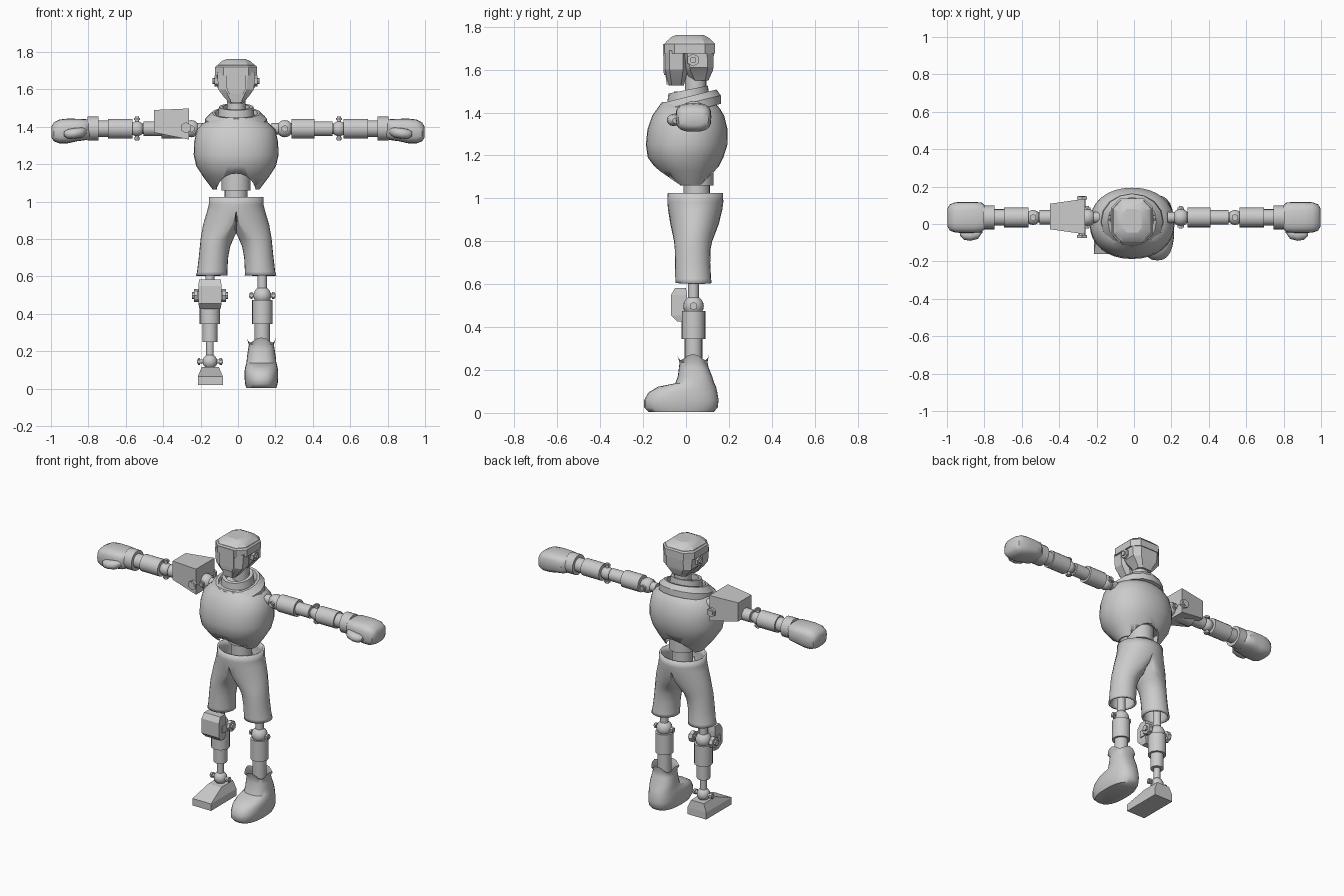
import bpy, bmesh, math
from mathutils import Vector

grey = bpy.data.materials.new("plain grey")
grey.diffuse_color = (0.6, 0.6, 0.6, 1)


def finish(name, bm, angle=40):
    bmesh.ops.recalc_face_normals(bm, faces=bm.faces)
    me = bpy.data.meshes.new(name)
    bm.to_mesh(me)
    bm.free()
    me.materials.append(grey)
    ob = bpy.data.objects.new(name, me)
    bpy.context.collection.objects.link(ob)
    bpy.ops.object.select_all(action='DESELECT')
    ob.select_set(True)
    bpy.context.view_layer.objects.active = ob
    if angle:
        bpy.ops.object.shade_smooth_by_angle(angle=math.radians(angle))
    return ob


def oval(n, p=1.0):
    """Unit superellipse: p = 1 round, smaller = boxier."""
    f = lambda v: math.copysign(abs(v) ** p, v)
    return [(f(math.cos(2 * math.pi * i / n)), f(math.sin(2 * math.pi * i / n))) for i in range(n)]


BEVELBOX = [(1, -.6), (1, .6), (.6, 1), (-.6, 1), (-1, .6), (-1, -.6), (-.6, -1), (.6, -1)]
SQUARE = [(1, -1), (1, 1), (-1, 1), (-1, -1)]


def skin(bm, rings):
    for a, b in zip(rings, rings[1:]):
        for i in range(len(a)):
            j = (i + 1) % len(a)
            bm.faces.new((a[i], a[j], b[j], b[i]))


def loft(name, shape, rings, axis='z', tilt=0, angle=40, caps=(True, True), zigzag=0):
    """rings: (position on axis, centre u, centre v, radius u, radius v)"""
    bm = bmesh.new()
    rows = []
    for k, (t, cu, cv, ru, rv) in enumerate(rings):
        row = []
        for i, (u, v) in enumerate(shape):
            a, b = cu + u * ru, cv + v * rv
            w = t + tilt * b
            if zigzag and k == len(rings) - 1:
                w += zigzag * math.cos(4 * 2 * math.pi * i / len(shape))
            row.append(bm.verts.new((a, b, w) if axis == 'z' else (w, a, b)))
        rows.append(row)
    skin(bm, rows)
    if caps[0]:
        bm.faces.new(rows[0])
    if caps[1]:
        bm.faces.new(rows[-1])
    return finish(name, bm, angle)


def rod(name, p0, p1, r, n=20, r2=None):
    p0, p1 = Vector(p0), Vector(p1)
    d = p1 - p0
    bm = bmesh.new()
    bmesh.ops.create_cone(bm, cap_ends=True, segments=n, radius1=r, radius2=r2 or r, depth=d.length)
    bm.transform(d.to_track_quat('Z', 'Y').to_matrix().to_4x4())
    bmesh.ops.translate(bm, verts=bm.verts, vec=(p0 + p1) / 2)
    return finish(name, bm)


def ball(name, c, r):
    bm = bmesh.new()
    bmesh.ops.create_uvsphere(bm, u_segments=18, v_segments=10, radius=r)
    bmesh.ops.translate(bm, verts=bm.verts, vec=c)
    return finish(name, bm)


def hinge(name, c, axis, r, half):
    """Ball joint with a pin and two hexagonal nuts."""
    c, a = Vector(c), Vector(axis)
    ball(name + "_ball", c, r)
    rod(name + "_pin", c - a * half, c + a * half, 0.011, 10)
    for s in (-1, 1):
        rod(name + "_nut", c + a * s * (half - .018), c + a * s * (half - .006), 0.019, 6)


# Head: domed cap, brow band, skull, face plates
loft("head_cap", BEVELBOX, [(1.70, -.01, .017, .105, .115), (1.73, -.01, .017, .1, .11),
                            (1.752, -.01, .017, .075, .085), (1.762, -.01, .017, .05, .062)], angle=20)
loft("brow_band", BEVELBOX, [(1.675, -.01, .017, .112, .118), (1.72, -.01, .017, .112, .118),
                             (1.728, -.01, .017, .104, .11)], angle=20)
loft("skull", BEVELBOX, [(1.55, -.01, .065, .05, .04), (1.595, -.01, .06, .085, .065),
                         (1.61, -.01, .06, .1, .068), (1.69, -.01, .05, .102, .08)], angle=20)
loft("face_plate", BEVELBOX, [(1.525, -.01, -.045, .035, .035), (1.565, -.01, -.045, .07, .045),
                              (1.60, -.01, -.045, .095, .052), (1.69, -.01, -.045, .102, .052)], angle=20)
loft("face_panel", SQUARE, [(1.575, -.01, -.085, .036, .018), (1.60, -.01, -.085, .05, .02),
                            (1.72, -.01, -.085, .052, .022)], angle=0)
loft("chin", SQUARE, [(1.53, -.01, -.07, .03, .02), (1.575, -.01, -.07, .034, .026)], angle=0)
for s in (-1, 1):
    rod("ear_nut", (-.01 + s * .09, .033, 1.645), (-.01 + s * .115, .033, 1.645), .03, 6)
    rod("ear_bolt", (-.01 + s * .1, .033, 1.645), (-.01 + s * .125, .033, 1.645), .015, 8)

# Neck and tilted collar
rod("neck", (-.01, .045, 1.42), (-.01, .045, 1.6), .05)
loft("neck_ring", oval(20), [(1.44, -.01, .01, .1, .1), (1.505, -.01, .01, .092, .092),
                             (1.505, -.01, .01, .072, .072), (1.47, -.01, .01, .07, .07)], tilt=.2)
loft("collar", oval(16), [(1.40, -.01, .012, .17, .152), (1.44, -.01, .012, .165, .15),
                          (1.472, -.01, .012, .13, .13), (1.472, -.01, .012, .115, .115),
                          (1.44, -.01, .012, .105, .105)], tilt=.25, angle=25)

# Torso shell, hollow below, with an arched cut at the hem
torso = loft("torso", oval(32, .92), [
    (1.45, -.01, .01, .12, .12), (1.42, -.01, .012, .175, .145), (1.385, -.01, .01, .21, .168),
    (1.32, -.01, .007, .224, .187), (1.25, -.01, .003, .227, .19), (1.19, -.01, -.002, .213, .176),
    (1.13, -.01, .005, .174, .138), (1.065, -.01, .02, .125, .085), (1.065, -.01, .02, .118, .078),
    (1.13, -.01, .005, .164, .128), (1.2, -.01, 0, .17, .13)])
cutter = rod("hem_cutter", (0, -.4, 0), (0, .4, 0), 1, 24)
cutter.scale = (.105, 1, .1)
cutter.location = (-.01, 0, 1.05)
cutter.hide_render = True
bpy.context.view_layer.objects.active = torso
cut = torso.modifiers.new("hem_cut", 'BOOLEAN')
cut.operation, cut.solver, cut.object = 'DIFFERENCE', 'EXACT', cutter
bpy.ops.object.modifier_apply(modifier=cut.name)
bpy.data.objects.remove(cutter)

# Waist
rod("waist_upper", (-.01, .05, 1.06), (-.01, .05, 1.2), .078)
rod("waist_lower", (-.01, .05, .92), (-.01, .05, 1.07), .062)

# Trousers: half profile with inner seam, mirrored; (z, centre x, inner x, outer x, front y, back y)
bm = bmesh.new()
rows = []
for z, cx, xi, xo, yf, yb in [
        (.605, .13, .046, .215, -.05, .12), (.625, .128, .047, .209, -.05, .117),
        (.70, .122, .043, .2, -.051, .113), (.76, .112, .032, .194, -.052, .114),
        (.80, .09, .015, .19, -.056, .122), (.83, .06, 0, .185, -.062, .134),
        (.88, .02, 0, .176, -.073, .153), (.95, 0, 0, .155, -.084, .17),
        (.985, 0, 0, .146, -.087, .174), (1.025, 0, 0, .146, -.085, .172)]:
    row = []
    for i in range(24):
        a = 2 * math.pi * i / 24
        rx = (xo - cx) if math.cos(a) > 0 else (cx - xi)
        x = cx + rx * math.cos(a)
        row.append(bm.verts.new((max(x, 0) if x > 1e-5 else 0, (yf + yb) / 2 + (yb - yf) / 2 * math.sin(a), z)))
    rows.append(row)
skin(bm, rows)
seam = [f for f in bm.faces if all(v.co.x < 1e-5 for v in f.verts)]
bmesh.ops.delete(bm, geom=seam, context='FACES')
trousers = finish("trousers", bm, 60)
trousers.location.x = -.01
mirror = trousers.modifiers.new("mirror", 'MIRROR')
mirror.merge_threshold = .0005
trousers.modifiers.new("cloth", 'SOLIDIFY').thickness = .012

# Arms and fists, both sides
Y, Z = .035, 1.39
for s in (-1, 1):
    at = lambda x: (s * x, Y, Z)
    hinge("shoulder", at(.25), (0, 1, 0), .046, .06)
    for name, a, b, r in [("shoulder_link", .18, .3, .03), ("upper_arm", .285, .41, .053),
                          ("upper_sleeve", .41, .505, .039), ("elbow_link", .5, .58, .027),
                          ("forearm", .565, .695, .053), ("fore_sleeve", .695, .76, .044),
                          ("wrist_cuff", .745, .805, .064)]:
        rod(name, at(a), at(b), r)
    hinge("elbow", at(.54), (0, 0, 1), .04, .064)
    fist = [(.795, Y, 1.385, .06, .05), (.815, Y, 1.385, .08, .056), (.86, Y, 1.383, .083, .06),
            (.91, Y, 1.378, .083, .066), (.955, Y, 1.375, .081, .064),
            (.985, Y, 1.373, .07, .05), (.996, Y, 1.372, .05, .032)]
    loft("fist", oval(20, .65), [(s * r[0],) + r[1:] for r in fist], 'x')
    thumb = [(.81, -.03, 1.375, .015, .015), (.835, -.05, 1.37, .03, .026), (.875, -.058, 1.365, .032, .028),
             (.91, -.056, 1.362, .028, .025), (.93, -.05, 1.362, .012, .012)]
    loft("thumb", oval(12), [(s * r[0],) + r[1:] for r in thumb], 'x')

# Angular shoulder guard on one arm
loft("shoulder_guard", SQUARE, [(-.45, .04, 1.43, .068, .06), (-.262, .04, 1.415, .095, .083)], 'x', angle=0)
rod("guard_bolt", (-.278, -.075, 1.395), (-.278, .15, 1.395), .018, 8)
for y in (-.066, .138):
    rod("guard_nut", (-.278, y - .008, 1.395), (-.278, y + .008, 1.395), .03, 6)

# Legs
for name, x, parts in [
        ("booted_leg", .13, [(.75, .48, .025), (.475, .345, .054), (.345, .15, .041)]),
        ("bare_leg", -.15, [(.75, .5, .025), (.475, .345, .055), (.345, .25, .04), (.26, .13, .02)])]:
    for top, bottom, r in parts:
        rod(name + "_segment", (x, Y, top), (x, Y, bottom), r)
    hinge(name + "_knee", (x, Y, .498), (1, 0, 0), .048, .07)

# Knee guard with side nuts
loft("knee_guard", SQUARE, [(.425, -.15, -.02, .056, .02), (.455, -.15, -.033, .062, .037),
                            (.55, -.15, -.033, .062, .037), (.583, -.15, -.025, .058, .025)], angle=0)
for s in (-1, 1):
    rod("knee_nut", (-.15 + s * .06, Y, .498), (-.15 + s * .085, Y, .498), .035, 8)
    rod("knee_bolt", (-.15 + s * .08, Y, .498), (-.15 + s * .097, Y, .498), .018, 8)
    loft("knee_strap", SQUARE, [(.475, -.15 + s * .06, 0, .008, .04),
                                (.52, -.15 + s * .06, 0, .008, .04)], angle=0)

# Bare wedge foot
hinge("ankle", (-.15, Y, .145), (1, 0, 0), .04, .07)
loft("wedge_foot", SQUARE, [(.02, -.148, -.03, .067, .13), (.065, -.148, -.03, .067, .13),
                            (.115, -.148, .035, .046, .06)], angle=0)

# Boot with a ragged flared top
boot = [(.005, -.175, .13, .08), (.025, -.195, .148, .087), (.06, -.195, .152, .09), (.095, -.175, .146, .09),
        (.122, -.13, .14, .085), (.138, -.05, .132, .08), (.17, -.038, .122, .077),
        (.21, -.033, .106, .071), (.235, -.03, .1, .067), (.26, -.043, .108, .079)]
loft("boot", oval(24, .8), [(z, .125, (a + b) / 2, w, (b - a) / 2) for z, a, b, w in boot],
     caps=(True, False), zigzag=.014, angle=50)
